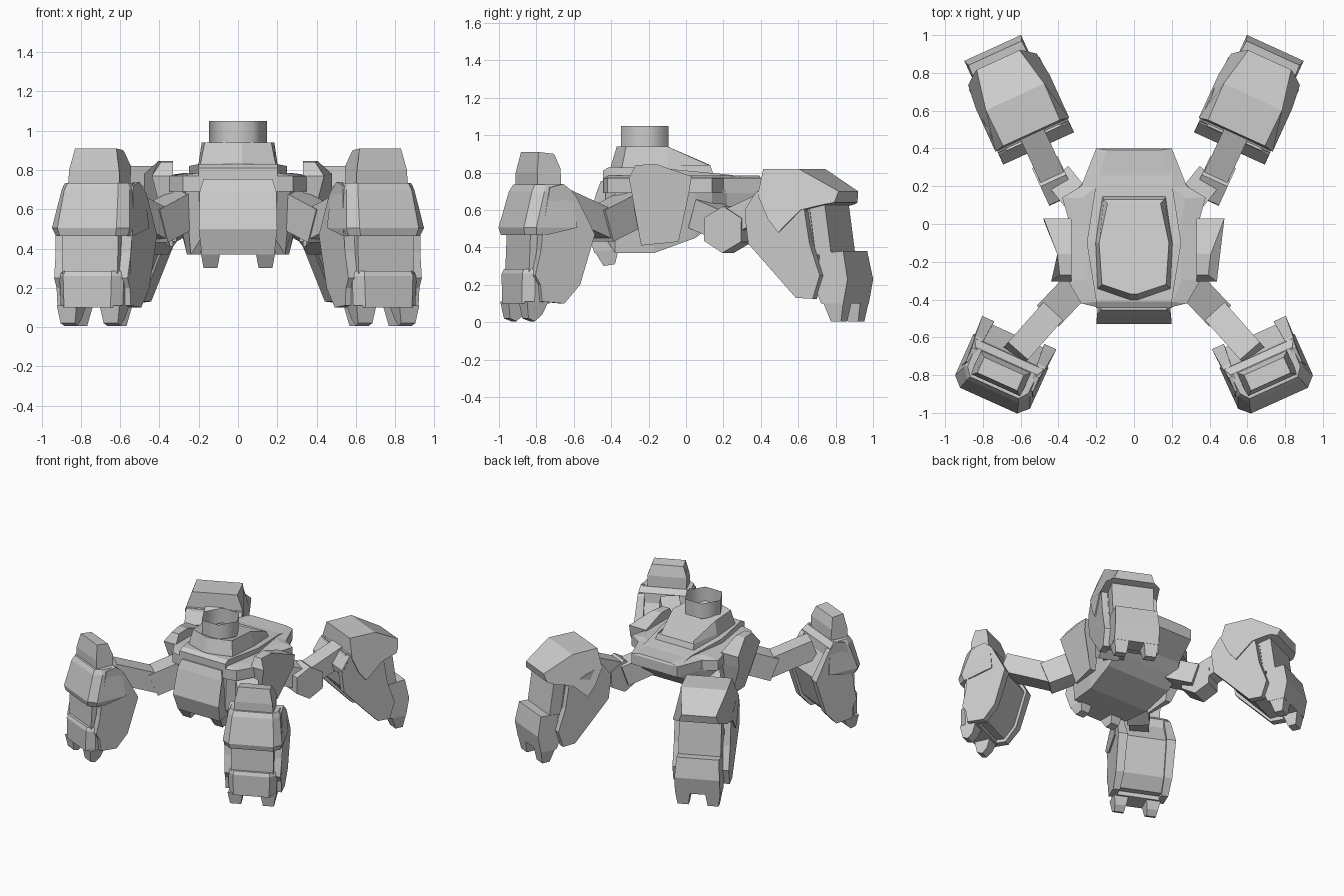
import bpy, bmesh, math
from mathutils import Matrix, Vector

if "Cube" in bpy.data.objects:
    bpy.data.objects.remove(bpy.data.objects["Cube"])

grey = bpy.data.materials.new("plain_grey")
grey.diffuse_color = (0.6, 0.6, 0.6, 1)
grey.use_nodes = True
grey.node_tree.nodes["Principled BSDF"].inputs["Base Color"].default_value = grey.diffuse_color


def loft(name, rings, mirror=False, capped=True):
    """Skin a list of equal-length point rings into one flat-faced part."""
    bm = bmesh.new()
    vs = [[bm.verts.new(p) for p in r] for r in rings]
    n = len(rings[0])
    for a, b in zip(vs, vs[1:]):
        for i in range(n):
            j = (i + 1) % n
            bm.faces.new((a[i], a[j], b[j], b[i]))
    if capped:
        bm.faces.new(vs[0])
        bm.faces.new(vs[-1])
    bmesh.ops.recalc_face_normals(bm, faces=bm.faces)
    me = bpy.data.meshes.new(name)
    bm.to_mesh(me)
    bm.free()
    me.materials.append(grey)
    ob = bpy.data.objects.new(name, me)
    bpy.context.collection.objects.link(ob)
    if mirror:
        ob.modifiers.new("mirror", 'MIRROR')
    return ob


def prism(name, pts, M=Matrix(), v0=0, w=0.1, mirror=False):
    """Side profile of (u, z[, half width]) swept sideways in the frame M."""
    rings = [[M @ Vector((v0 + s * (p[2] if len(p) > 2 else w), p[0], p[1])) for p in pts]
             for s in (-1, 1)]
    return loft(name, rings, mirror)


def plan(pts, z):
    """Half outline on +x, ordered front to back, closed across the centre."""
    return [(x, y, z) for x, y in pts] + [(-x, y, z) for x, y in reversed(pts)]


def stack(name, M, layers):
    """Leg part lofted upward through (z, half outline) layers, mirrored."""
    loft(name, [[M @ Vector(p) for p in plan(pts, z)] for z, pts in layers], True)


def frame(ox, oy, ux, uy):
    """Leg frame: local x is sideways, local y points outward."""
    u = Vector((ux, uy, 0)).normalized()
    v = Vector((abs(u.y), -u.x * math.copysign(1, u.y), 0))
    return Matrix(((v.x, u.x, 0, ox), (v.y, u.y, 0, oy), (0, 0, 1, 0), (0, 0, 0, 1)))


def beam(name, a, b, w, h):
    """Rectangular link between two points."""
    a, b = Vector(a), Vector(b)
    d = (b - a).normalized()
    s = d.cross(Vector((0, 0, 1))).normalized() * w
    t = s.normalized().cross(d) * h
    loft(name, [[p + s + t, p - s + t, p - s - t, p + s - t] for p in (a, b)], True)


# Hull: belly, shoulder flange and deck, as sections from front to back
belly = [(-.43, .2, .19, .45), (-.38, .27, .24, .37), (-.17, .33, .26, .37),
         (.05, .34, .28, .45), (.14, .34, .28, .52), (.22, .27, .24, .59), (.4, .2, .2, .69)]
loft("hull_belly", [[(xt, y, .71), (-xt, y, .71), (-xb, y, zb), (xb, y, zb)]
                    for y, xt, xb, zb in belly])
flange = [(.2, -.44), (.28, -.42), (.35, -.3), (.34, 0), (.38, .14), (.28, .2), (.2, .4)]
loft("hull_flange", [plan(flange, .69), plan(flange, .77),
                     plan([(x * .72, y * .98) for x, y in flange], .785)])
deck = [(-.445, .2, .81), (-.41, .2, .83), (-.1, .25, .82), (.22, .2, .79), (.4, .2, .765)]
loft("hull_deck", [[(x, y, z), (-x, y, z), (-x, y, .7), (x, y, .7)] for y, x, z in deck])
# Raised deck and open six-sided turret ring
loft("upper_deck", [plan([(.02, -.41), (.2, -.35), (.21, -.1), (.17, .15)], .78),
                    plan([(.02, -.4), (.19, -.34), (.2, -.1), (.16, .13)], .84),
                    [(x, y, .94 - max(0, y + .08) * .5) for x, y, z in
                     plan([(.02, -.37), (.17, -.32), (.185, -.1), (.14, .11)], 0)]])
hexa = [(.147 * math.cos(i * math.pi / 3), -.22 + .147 * math.sin(i * math.pi / 3))
        for i in range(6)]
ring = loft("turret_ring", [[(x, y, z) for x, y in hexa] for z in (.93, 1.05)], capped=False)
for f in ring.data.polygons:
    f.use_smooth = True

# Front plate with two teeth
prism("front_plate", [(-.40, .755, .17), (-.455, .755, .175), (-.48, .69, .195),
                      (-.53, .5, .2), (-.49, .37, .185), (-.36, .37, .185)])
prism("front_tooth", [(-.49, .38, .05), (-.44, .30, .035), (-.38, .31, .035), (-.36, .39, .05)],
      v0=.14, mirror=True)

# Side pods: broad at shoulder height, narrowing below
pod = [(-.27, .84), (-.16, .845), (.03, .78), (.016, .69), (-.04, .43),
       (-.24, .41), (-.305, .77)]


def pod_x(y, z):
    x = .43 if z > .82 else .38 + .1 * min(1, (z - .41) / .28)
    return x - .12 * (.04 - y)


loft("side_pod", [[(.33, y, z) for y, z in pod],
                  [(pod_x(y, z), y, z) for y, z in pod]], True)

# Arms
beam("front_upper_arm", (.24, -.26, .62), (.435, -.465, .515), .08, .09)
beam("front_forearm", (.40, -.43, .52), (.63, -.69, .64), .07, .075)
R = frame(.505, .40, .416, .91)
beam("rear_upper_arm", (.26, .08, .58), (.39, .24, .51), .075, .08)
prism("rear_elbow", [(-.19 + .125 * math.cos(i * math.pi / 3 + .5),
                      .495 + .125 * math.sin(i * math.pi / 3 + .5)) for i in range(6)],
      R, w=.075, mirror=True)
beam("rear_forearm", (.42, .22, .52), (.56, .52, .66), .068, .07)

# Front legs
F = frame(.70, -.78, .41, -.91)
shin = [(-.05, .74, .015), (-.115, .68, .025), (-.225, .47, .035), (-.14, .2, .03),
        (-.05, .1, .025), (.08, .11, .025), (.09, .2, .025), (.12, .25, .025), (.09, .38, .03),
        (.08, .5, .035), (.03, .72, .015)]
for s, side in ((-1, "inner"), (1, "outer")):
    prism("front_shin_plate_" + side, shin, F, s * .18, mirror=True)
    prism("front_claw_" + side, [(.155, .11, .055), (.14, .02, .04), (.10, .005, .035),
                                 (.06, .04, .04), (.03, .11, .055)], F, s * .12, mirror=True)
prism("front_shin_core", [(-.04, .70), (-.10, .64), (-.205, .47), (-.12, .21), (-.04, .125),
                          (.08, .14), (.08, .6)], F, w=.16, mirror=True)
prism("front_shin_panel", [(.03, .56), (.125, .5), (.135, .26), (.03, .26)],
      F, w=.155, mirror=True)
toe = [(.175, .02), (.18, .11), (.135, .165)]
stack("front_toe", F, [(.10, [(x * .96, y) for x, y in toe]), (.26, toe),
                       (.285, [(x * .96, y * .93) for x, y in toe])])
stack("front_knee_armour", F, [
    (.465, [(.21, .06), (.20, .11), (.155, .16)]),
    (.505, [(.218, -.12), (.217, .12), (.165, .17)]),
    (.70, [(.20, -.10), (.19, .06), (.15, .115)]),
    (.735, [(.18, -.06), (.175, .05), (.14, .095)])])
prism("front_knee_knob", [(-.06, .70, .14), (-.055, .82, .145), (-.03, .9, .115),
                          (.06, .91, .115), (.08, .8, .14), (.08, .70, .145)], F, mirror=True)

# Rear legs
shin = [(.07, .7), (.0, .57), (.02, .42), (.3, .13), (.4, .125), (.41, .16),
        (.44, .25), (.38, .42), (.35, .6)]
for s, side in ((-1, "inner"), (1, "outer")):
    prism("rear_shin_plate_" + side, shin, R, s * .18, .026, True)
    prism("rear_claw_" + side, [(.56, .11, .055), (.54, .005, .04), (.48, .005, .04),
                                (.44, .11, .055)], R, s * .11, mirror=True)
prism("rear_shin_core", [(.06, .7), (.02, .57), (.045, .43), (.3, .155), (.42, .16), (.36, .6)],
      R, w=.16, mirror=True)
prism("rear_shin_panel", [(.3, .66), (.445, .64), (.485, .36), (.35, .36)],
      R, w=.155, mirror=True)
prism("rear_toe", [(.42, .37, .16), (.555, .38, .155), (.585, .23, .165), (.56, .1, .165),
                   (.43, .1, .165), (.40, .17, .165)], R, mirror=True)
# Knee cap, and the tapered armour hood over it
prism("rear_knee_cap", [(.12, .72, .19), (.06, .69, .205), (.0, .6, .205), (.01, .55, .205),
                        (.2, .5, .205)], R, mirror=True)
prism("rear_knee_armour", [(.09, .82, .165), (.3, .82, .17), (.515, .70, .125), (.50, .64, .15),
                           (.46, .63, .2), (.33, .6, .215), (.2, .48, .215), (.14, .55, .215),
                           (.08, .68, .215)], R, mirror=True)
